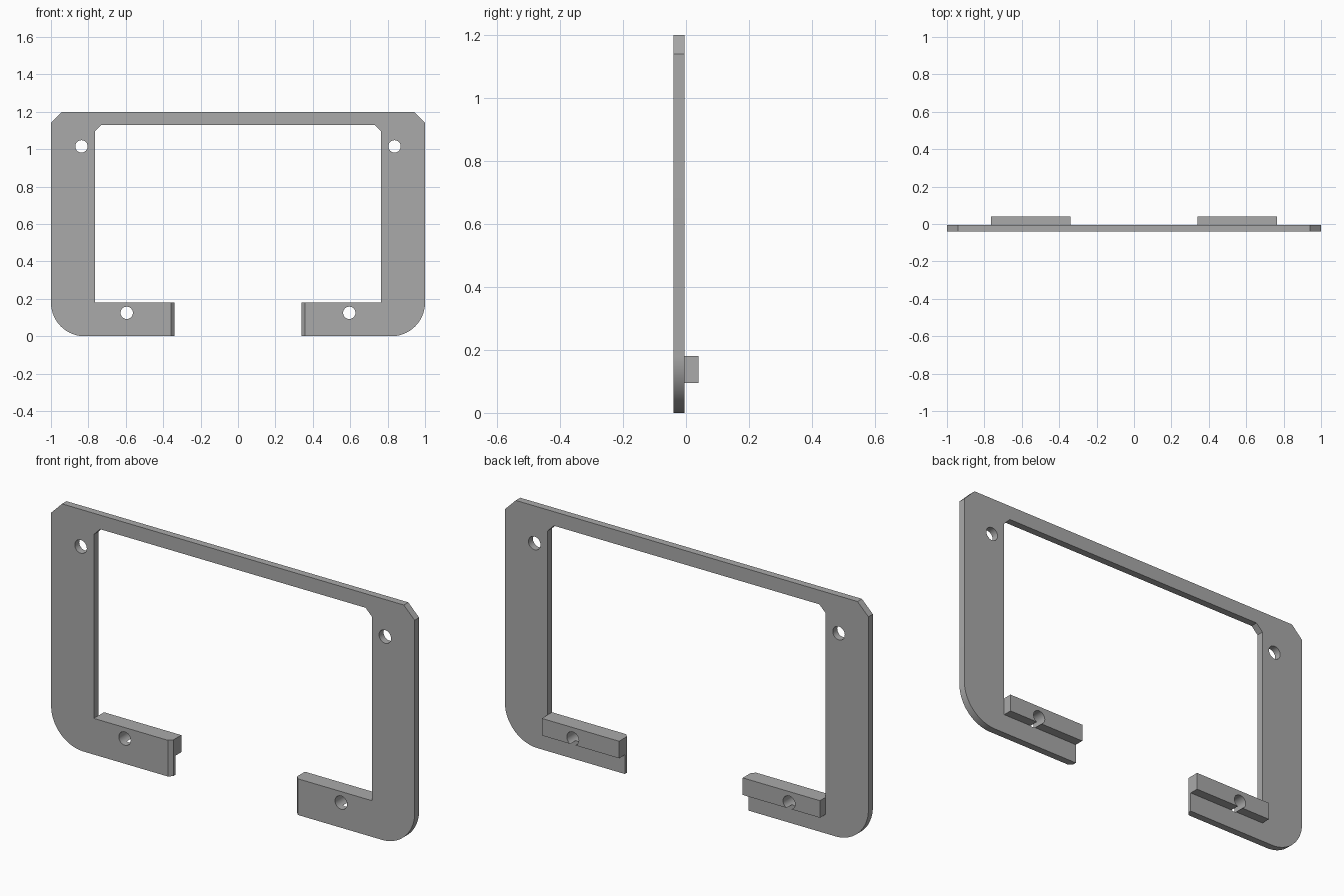
import bpy
import bmesh
from math import radians, sin, cos, pi
from mathutils import Matrix

cube = bpy.data.objects.get("Cube")
if cube:
    bpy.data.objects.remove(cube)

# Depth planes: plate front, plate back, foot block back
FRONT, BACK, BLOCK_BACK = -0.04, -0.005, 0.04
FOOT_END, INNER, FOOT_TOP = 0.34, 0.765, 0.18
HOLE_RADIUS = 0.033
UPPER_HOLE, LOWER_HOLE = (0.837, 1.015), (0.595, 0.125)

grey = bpy.data.materials.new("plain grey")
grey.use_nodes = True
colour = (0.4, 0.4, 0.4, 1)
grey.diffuse_color = colour
grey.node_tree.nodes["Principled BSDF"].inputs["Base Color"].default_value = colour


def finish(name, bm):
    bmesh.ops.recalc_face_normals(bm, faces=bm.faces)
    mesh = bpy.data.meshes.new(name)
    bm.to_mesh(mesh)
    bm.free()
    obj = bpy.data.objects.new(name, mesh)
    bpy.context.collection.objects.link(obj)
    mesh.materials.append(grey)
    return obj


def slab(outline, y0, y1):
    """Extrude an (x, z) outline from y0 to y1."""
    bm = bmesh.new()
    face = bm.faces.new([bm.verts.new((x, y0, z)) for x, z in outline])
    ext = bmesh.ops.extrude_face_region(bm, geom=[face])
    moved = [v for v in ext["geom"] if isinstance(v, bmesh.types.BMVert)]
    bmesh.ops.translate(bm, verts=moved, vec=(0, y1 - y0, 0))
    return bm


def drill(obj, spots):
    """Cut round holes through the part, front to back."""
    for x, z in spots:
        bm = bmesh.new()
        place = Matrix.Translation((x, 0, z)) @ Matrix.Rotation(pi / 2, 4, "X")
        bmesh.ops.create_cone(bm, cap_ends=True, segments=48, radius1=HOLE_RADIUS,
                              radius2=HOLE_RADIUS, depth=0.3, matrix=place)
        cutter = finish("hole_cutter", bm)
        cutter.hide_render = True
        mod = obj.modifiers.new("hole", "BOOLEAN")
        mod.operation, mod.solver, mod.object = "DIFFERENCE", "EXACT", cutter
        bpy.context.view_layer.objects.active = obj
        bpy.ops.object.modifier_apply(modifier=mod.name)
        bpy.data.objects.remove(cutter)


def smooth(obj):
    bpy.ops.object.select_all(action="DESELECT")
    obj.select_set(True)
    bpy.context.view_layer.objects.active = obj
    bpy.ops.object.shade_smooth_by_angle(angle=radians(30))


# Frame plate: left half outline with rounded lower corner, then mirrored
R = 0.18
corner = [(1 - R + R * sin(a), R - R * cos(a))
          for a in (pi / 2 * i / 24 for i in range(25))]
half = [(INNER - 0.035, 1.13), (INNER, 1.095), (INNER, FOOT_TOP),
        (FOOT_END, FOOT_TOP), (FOOT_END, 0)] + corner + [(1, 1.14), (0.94, 1.2)]
bm = slab(half + [(-x, z) for x, z in reversed(half)], FRONT, BACK)

# Chamfer on the front edge of each foot end
ends = [e for e in bm.edges
        if all(abs(abs(v.co.x) - FOOT_END) < 1e-4 and abs(v.co.y - FRONT) < 1e-4
               for v in e.verts)]
bmesh.ops.bevel(bm, geom=ends, offset=0.018, segments=1, affect="EDGES")
frame = finish("frame_plate", bm)
drill(frame, [(s * x, z) for s in (1, -1) for x, z in (UPPER_HOLE, LOWER_HOLE)])
smooth(frame)

# Thick blocks behind the feet
for side, s in (("left", 1), ("right", -1)):
    box = [(s * x, z) for x, z in ((FOOT_END, 0.095), (INNER, 0.095),
                                   (INNER, FOOT_TOP), (FOOT_END, FOOT_TOP))]
    block = finish(side + "_foot_block", slab(box, BACK, BLOCK_BACK))
    drill(block, [(s * LOWER_HOLE[0], LOWER_HOLE[1])])
    smooth(block)
